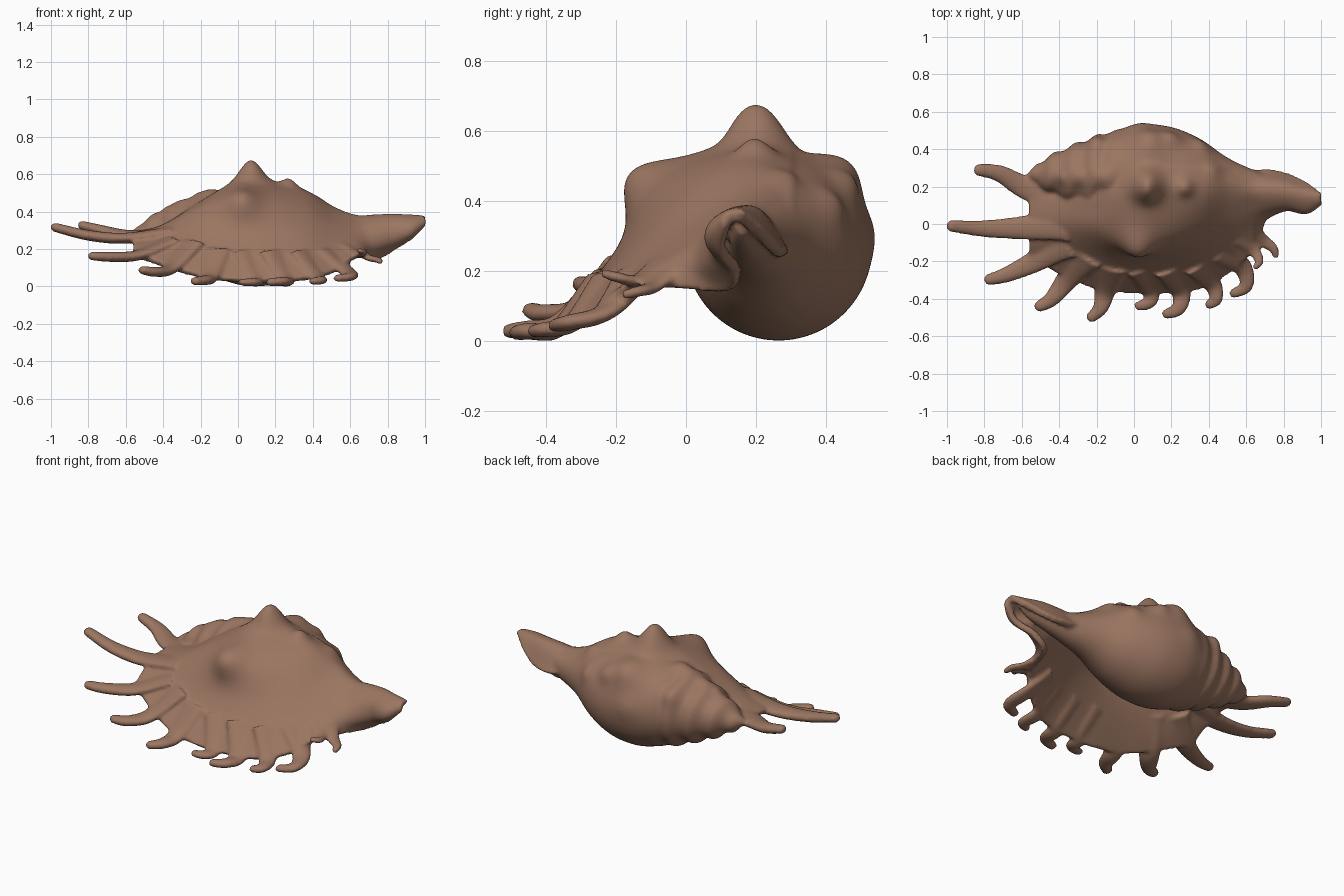
import bpy, bmesh, math
from mathutils import Vector

if "Cube" in bpy.data.objects:
    bpy.data.objects.remove(bpy.data.objects["Cube"], do_unlink=True)

brown = bpy.data.materials.new("shell brown")
brown.use_nodes = True
brown.diffuse_color = (0.33, 0.18, 0.12, 1)
brown.node_tree.nodes["Principled BSDF"].inputs["Base Color"].default_value = (0.33, 0.18, 0.12, 1)

parts = []


def smooth_path(points, steps):
    """Catmull-Rom path through vectors of any length."""
    pts = [Vector(p) for p in points]
    pts = [pts[0] * 2 - pts[1]] + pts + [pts[-1] * 2 - pts[-2]]
    out = []
    for a, b, c, d in zip(pts, pts[1:], pts[2:], pts[3:]):
        for i in range(steps):
            t = i / steps
            out.append((b * 2 + (c - a) * t + (a * 2 - b * 5 + c * 4 - d) * t**2
                        + (b * 3 - a - c * 3 + d) * t**3) / 2)
    return out + [pts[-2]]


def loft(name, rows, closed=True):
    """Skin rows of points; closed rows make a capped tube."""
    bm = bmesh.new()
    grid = [[bm.verts.new(p) for p in row] for row in rows]
    n = len(grid[0])
    for r, s in zip(grid, grid[1:]):
        for i in range(n if closed else n - 1):
            j = (i + 1) % n
            bm.faces.new((r[i], r[j], s[j], s[i]))
    if closed:
        bm.faces.new(grid[0])
        bm.faces.new(grid[-1])
    bmesh.ops.recalc_face_normals(bm, faces=bm.faces)
    mesh = bpy.data.meshes.new(name)
    bm.to_mesh(mesh)
    bm.free()
    mesh.materials.append(brown)
    obj = bpy.data.objects.new(name, mesh)
    bpy.context.collection.objects.link(obj)
    parts.append(obj)
    return obj


def apply_modifier(obj, kind, **settings):
    mod = obj.modifiers.new(kind.title(), kind)
    for key, value in settings.items():
        setattr(mod, key, value)
    bpy.ops.object.select_all(action="DESELECT")
    obj.select_set(True)
    bpy.context.view_layer.objects.active = obj
    bpy.ops.object.modifier_apply(modifier=mod.name)


# Spindle body: x, centre y, centre z, radius
spindle = [(-.57, .26, .29, .01), (-.5, .265, .29, .068), (-.38, .265, .29, .133),
           (-.22, .265, .285, .198), (-.08, .265, .28, .24), (.05, .265, .275, .266),
           (.2, .26, .277, .258), (.35, .245, .285, .212), (.5, .22, .29, .135),
           (.65, .2, .29, .085), (.85, .17, .31, .04), (.92, .16, .33, .02)]
rings = []
for p in smooth_path(spindle, 8):
    x, y, z, r = p
    whorl = .01 * min(1, max(0, (-.06 - x) * 8)) * min(1, r * 12)
    ring = []
    for i in range(64):
        a = math.tau * i / 64
        q = r + whorl * math.sin(x * 55 + a)
        ring.append((x, y + q * math.cos(a), z + q * math.sin(a)))
    rings.append(ring)
loft("body_whorl", rings)

# Flared lip turning into the siphon: x, then (y, z) from root to edge
lip = [(-.56, (.2, .28), (.14, .28), (.03, .27), (-.08, .23), (-.17, .18)),
       (-.4, (.2, .3), (.12, .32), (0, .305), (-.13, .22), (-.26, .12)),
       (-.2, (.2, .44), (.1, .44), (-.03, .4), (-.17, .24), (-.34, .06)),
       (0, (.3, .515), (.15, .55), (-.09, .46), (-.18, .265), (-.36, .035)),
       (.17, (.3, .525), (.17, .545), (-.06, .45), (-.18, .255), (-.36, .035)),
       (.35, (.3, .48), (.17, .505), (.01, .42), (-.15, .25), (-.34, .045)),
       (.5, (.3, .38), (.2, .42), (.05, .35), (-.1, .23), (-.26, .08)),
       (.63, (.28, .27), (.2, .37), (.1, .33), (-.02, .24), (-.14, .16)),
       (.72, (.28, .25), (.2, .37), (.1, .33), (.05, .23), (.11, .15)),
       (.82, (.26, .26), (.19, .375), (.105, .34), (.09, .26), (.15, .2)),
       (.92, (.215, .31), (.16, .373), (.09, .345), (.07, .3), (.11, .265)),
       (1, (.155, .36), (.145, .37), (.13, .365), (.12, .355), (.125, .345))]
columns = []
for k in range(1, len(lip[0])):
    columns.append(smooth_path([(s[0], *s[k]) for s in lip], 8))
rows = [smooth_path(across, 8) for across in zip(*columns)]
sheet = loft("flared_lip", rows, closed=False)
apply_modifier(sheet, "SOLIDIFY", thickness=.036, offset=0)

# Fingers with webbed roots: size, then four path points each
fingers = [
    (.055, (-.42, .15, .285), (-.59, .2, .28), (-.72, .27, .305), (-.84, .29, .335)),
    (.055, (-.36, 0, .3), (-.6, -.02, .265), (-.8, -.025, .28), (-.985, -.01, .325)),
    (.052, (-.36, -.1, .25), (-.53, -.2, .175), (-.68, -.27, .165), (-.785, -.3, .17)),
    (.052, (-.25, -.17, .24), (-.36, -.3, .105), (-.44, -.4, .085), (-.515, -.445, .095)),
    (.05, (-.12, -.23, .2), (-.155, -.36, .06), (-.18, -.45, .04), (-.235, -.505, .035)),
    (.043, (.04, -.24, .19), (.09, -.36, .045), (.08, -.42, .03), (.015, -.44, .03)),
    (.047, (.19, -.24, .19), (.25, -.36, .045), (.24, -.45, .035), (.165, -.485, .03)),
    (.043, (.34, -.22, .19), (.42, -.32, .06), (.44, -.4, .04), (.395, -.435, .035)),
    (.045, (.47, -.14, .2), (.58, -.23, .09), (.6, -.33, .06), (.525, -.375, .05)),
    (.03, (.57, -.07, .23), (.64, -.14, .18), (.67, -.2, .19), (.645, -.235, .2)),
    (.032, (.62, -.03, .23), (.69, -.09, .165), (.745, -.13, .15), (.76, -.175, .14)),
]
for number, (size, *points) in enumerate(fingers, 1):
    path = smooth_path(points, 8)
    path.append(path[-1] + (path[-1] - path[-2]).normalized() * size * .3)
    last = len(path) - 1
    rings = []
    for i, p in enumerate(path):
        along = path[min(i + 1, last)] - path[max(i - 1, 0)]
        side = along.cross(Vector((0, 0, 1))).normalized()
        up = side.cross(along).normalized()
        t = i / last
        wide = size * (1.8 - 1.25 * t**.6) * (.55 if i == last else 1)
        tall = wide * (.3 + .5 * t)
        rings.append([p + side * wide * math.cos(math.tau * k / 16)
                      + up * tall * math.sin(math.tau * k / 16) for k in range(16)])
    loft(f"finger_{number}", rings)

# Fuse everything into one softly blended shell
bpy.ops.object.select_all(action="DESELECT")
for part in parts:
    part.select_set(True)
shell = parts[0]
bpy.context.view_layer.objects.active = shell
bpy.ops.object.join()
shell.name = "shell"
apply_modifier(shell, "REMESH", mode="VOXEL", voxel_size=.01, use_smooth_shade=True)

# Knobs on the shoulder swell outward from the axis: centre, width, height
knobs = [((.07, .21, .56), .075, .115), ((.27, .2, .53), .045, .045),
         ((.08, .43, .48), .085, .05), ((-.17, .25, .48), .055, .035),
         ((-.29, .25, .44), .045, .025), ((-.39, .25, .41), .035, .02),
         ((.02, -.1, .45), .085, .055), ((.2, .44, .44), .05, .03),
         ((-.2, .41, .4), .05, .03), ((.42, .28, .455), .05, .02),
         ((.03, .52, .32), .07, .012), ((.36, .41, .39), .05, .02)]
axis_y, axis_z = .24, .28
for v in shell.data.vertices:
    outward = Vector((0, v.co.y - axis_y, v.co.z - axis_z)).normalized()
    push = sum(height * math.exp(-((v.co - Vector(centre)).length / width)**2)
               for centre, width, height in knobs)
    v.co += outward * push
apply_modifier(shell, "SMOOTH", factor=.5, iterations=8)

# Rest the shell on the ground
lowest = min(v.co.z for v in shell.data.vertices)
for v in shell.data.vertices:
    v.co.z -= lowest
shell.data.materials.clear()
shell.data.materials.append(brown)
shell.data.polygons.foreach_set("material_index", [0] * len(shell.data.polygons))
bpy.ops.object.shade_smooth()
